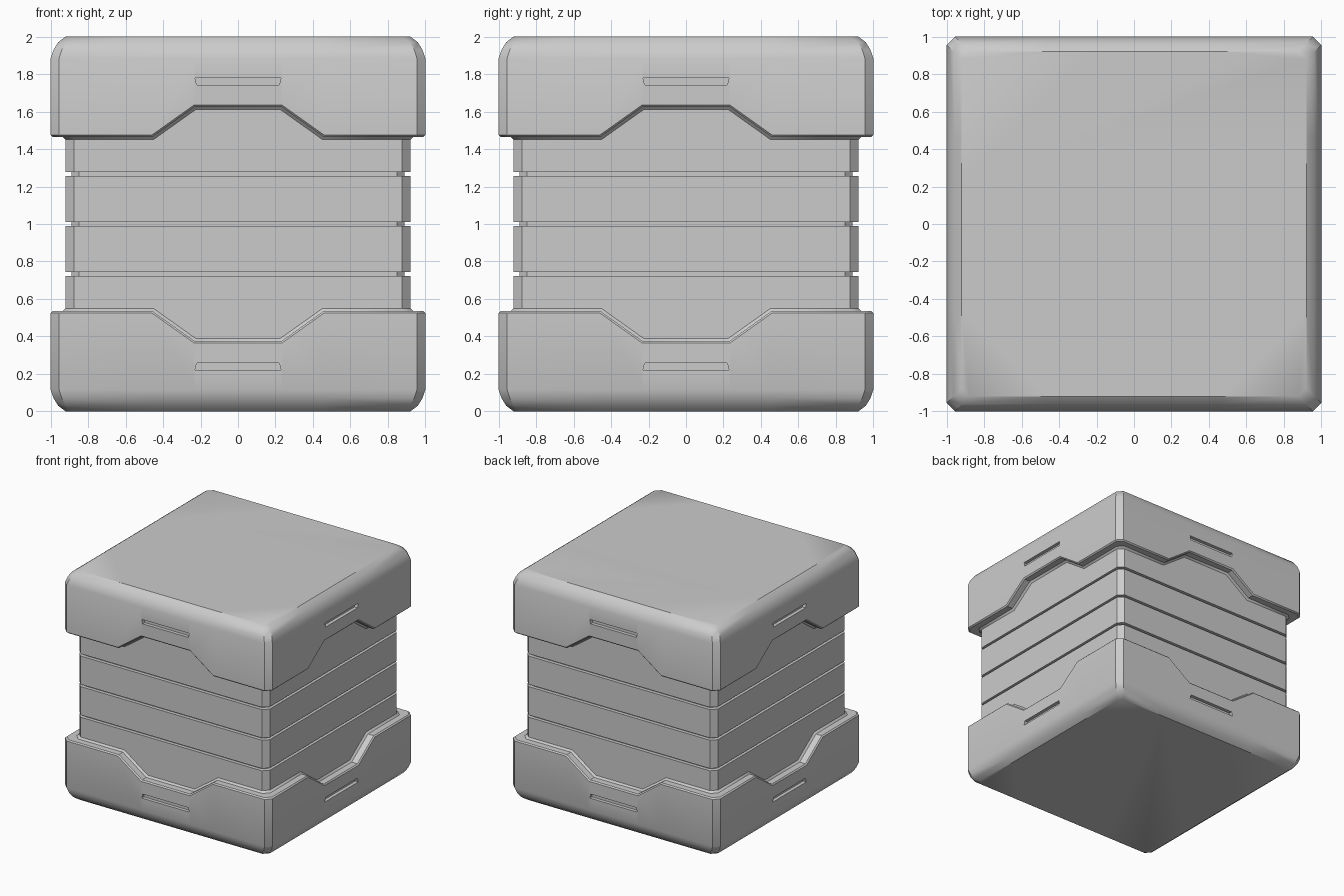
import bpy, bmesh
from mathutils import Matrix
from math import pi

if "Cube" in bpy.data.objects:
    bpy.data.objects.remove(bpy.data.objects["Cube"])

MID = 1.0  # height of the mirror plane


def ring(bm, half, cham, z, rise=0.0, shift=0.0):
    """Chamfered square loop; each side has a raised trapezoid step."""
    c = half - cham
    a, b = 0.46 + shift, 0.235 + shift
    side = [(-c, 0), (-a, 0), (-b, rise), (b, rise), (a, 0), (c, 0)]
    if not rise:
        side = [(x, 0) for x, _ in side]
    verts = []
    for k in range(4):
        rot = Matrix.Rotation(k * pi / 2, 4, 'Z')
        for x, dz in side:
            v = bm.verts.new((x, -half, z + dz - MID))
            v.co = rot @ v.co
            verts.append(v)
    return verts


def loft(name, specs):
    """Closed solid skinned through a stack of rings."""
    bm = bmesh.new()
    rings = [ring(bm, *s) for s in specs]
    for r, s in zip(rings, rings[1:]):
        n = len(r)
        for i in range(n):
            j = (i + 1) % n
            bm.faces.new((r[i], r[j], s[j], s[i]))
    bm.faces.new(rings[0][::-1])
    bm.faces.new(rings[-1])
    return finish(name, bm)


def finish(name, bm):
    bmesh.ops.recalc_face_normals(bm, faces=bm.faces[:])
    me = bpy.data.meshes.new(name)
    bm.to_mesh(me)
    bm.free()
    ob = bpy.data.objects.new(name, me)
    ob.location.z = MID
    bpy.context.collection.objects.link(ob)
    return ob


# Core column with three grooves
core = [(0.92, 0.045, 0.3)]
for z in (0.733, 1.0, 1.267):
    core += [(0.92, 0.045, z - 0.01), (0.89, 0.04, z - 0.01),
             (0.89, 0.04, z + 0.01), (0.92, 0.045, z + 0.01)]
core.append((0.92, 0.045, 1.7))
loft("core_column", core)

# Upper cap: inner face, stepped lip, wall, rounded shoulder
STEP = 0.16
cap = loft("end_caps", [
    (0.89, 0.04, 1.80),
    (0.89, 0.04, 1.45, STEP, -0.008),
    (0.92, 0.045, 1.45, STEP, -0.008),
    (0.935, 0.045, 1.465, STEP, -0.003),
    (0.99, 0.045, 1.465, STEP, -0.003),
    (1.0, 0.045, 1.475, STEP),
    (1.0, 0.045, 1.885),
    (0.985, 0.044, 1.93),
    (0.96, 0.042, 1.97),
    (0.92, 0.04, 2.0),
])

# Slot cutters, one per side
bm = bmesh.new()
for k in range(4):
    rot = Matrix.Rotation(k * pi / 2, 4, 'Z')
    outline = [(-0.22, 1.743), (0.22, 1.743), (0.23, 1.78), (-0.23, 1.78)]
    lo, hi = [[bm.verts.new(rot @ Matrix.Translation((x, y, z - MID)).translation)
               for x, z in outline] for y in (-1.1, -0.97)]
    bm.faces.new(lo)
    bm.faces.new(hi[::-1])
    for i in range(4):
        j = (i + 1) % 4
        bm.faces.new((lo[i], hi[i], hi[j], lo[j]))
cutter = finish("slot_cutter", bm)
cutter.hide_render = True

# Cut the slots, then mirror to make the lower cap
cut = cap.modifiers.new("slots", 'BOOLEAN')
cut.operation = 'DIFFERENCE'
cut.solver = 'EXACT'
cut.object = cutter
mir = cap.modifiers.new("lower_cap", 'MIRROR')
mir.use_axis = (False, False, True)
mir.use_mirror_merge = False

bpy.ops.object.select_all(action='DESELECT')
cap.select_set(True)
bpy.context.view_layer.objects.active = cap
bpy.ops.object.convert(target='MESH')
bpy.data.objects.remove(cutter)
bpy.ops.object.shade_smooth_by_angle(angle=0.6)
